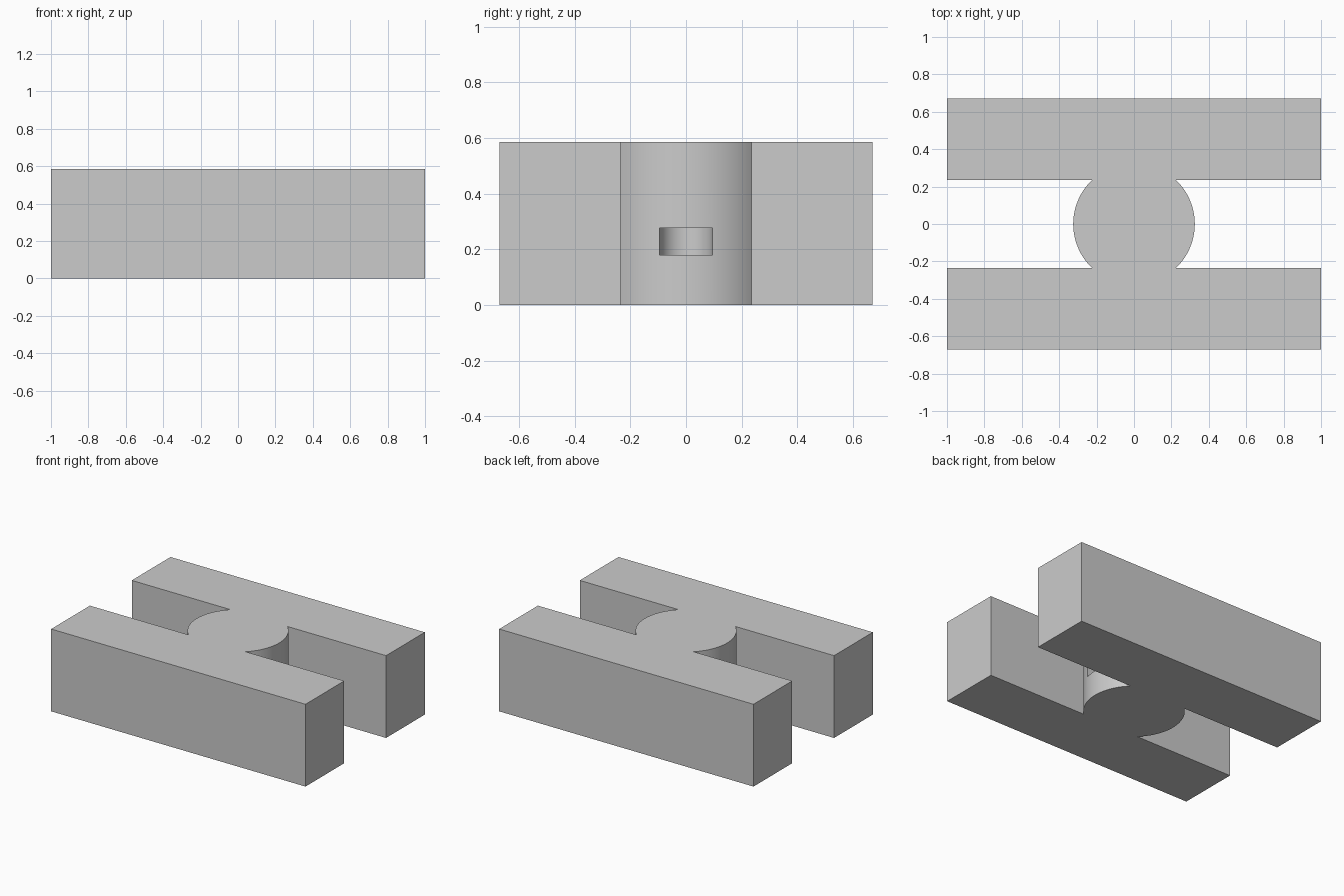
import bpy
import bmesh
from math import asin, cos, sin, pi, radians

if "Cube" in bpy.data.objects:
    bpy.data.objects.remove(bpy.data.objects["Cube"], do_unlink=True)

HALF_LENGTH, HALF_WIDTH, HEIGHT = 1.0, 0.67, 0.585
GAP, POST_RADIUS = 0.235, 0.325
SLOT_RADIUS, SLOT_BOTTOM, SLOT_TOP = 0.095, 0.18, 0.277

grey = bpy.data.materials.new("plain grey")
grey.use_nodes = True
grey.diffuse_color = (0.6, 0.6, 0.6, 1)
grey.node_tree.nodes["Principled BSDF"].inputs["Base Color"].default_value = grey.diffuse_color


def arc(radius, start, end, steps):
    angles = [start + (end - start) * i / steps for i in range(steps + 1)]
    return [(radius * cos(a), radius * sin(a)) for a in angles]


def prism(name, outline, bottom, top):
    """Extrude a closed outline straight up."""
    bm = bmesh.new()
    face = bm.faces.new([bm.verts.new((x, y, bottom)) for x, y in outline])
    up = bmesh.ops.extrude_face_region(bm, geom=[face])["geom"]
    verts = [v for v in up if isinstance(v, bmesh.types.BMVert)]
    bmesh.ops.translate(bm, verts=verts, vec=(0, 0, top - bottom))
    bmesh.ops.recalc_face_normals(bm, faces=bm.faces)
    mesh = bpy.data.meshes.new(name)
    bm.to_mesh(mesh)
    bm.free()
    mesh.materials.append(grey)
    obj = bpy.data.objects.new(name, mesh)
    bpy.context.collection.objects.link(obj)
    return obj


# Two bars joined by a round post, as one outline made of two turned halves
meet = asin(GAP / POST_RADIUS)
half = [(HALF_LENGTH, -HALF_WIDTH), (HALF_LENGTH, -GAP)]
half += arc(POST_RADIUS, -meet, meet, 32)
half += [(HALF_LENGTH, GAP), (HALF_LENGTH, HALF_WIDTH)]
body = prism("double_bar_body", half + [(-x, -y) for x, y in half], 0, HEIGHT)

# Round-ended slot let into the post from one side
slot_outline = arc(SLOT_RADIUS, pi / 2, 3 * pi / 2, 32)
slot_outline += [(0.5, -SLOT_RADIUS), (0.5, SLOT_RADIUS)]
cutter = prism("slot_cutter", slot_outline, SLOT_BOTTOM, SLOT_TOP)
cutter.hide_render = True

bpy.ops.object.select_all(action="DESELECT")
body.select_set(True)
bpy.context.view_layer.objects.active = body
cut = body.modifiers.new("slot", "BOOLEAN")
cut.operation = "DIFFERENCE"
cut.solver = "EXACT"
cut.object = cutter
bpy.ops.object.modifier_apply(modifier=cut.name)
bpy.data.objects.remove(cutter, do_unlink=True)
bpy.ops.object.shade_smooth_by_angle(angle=radians(30))
